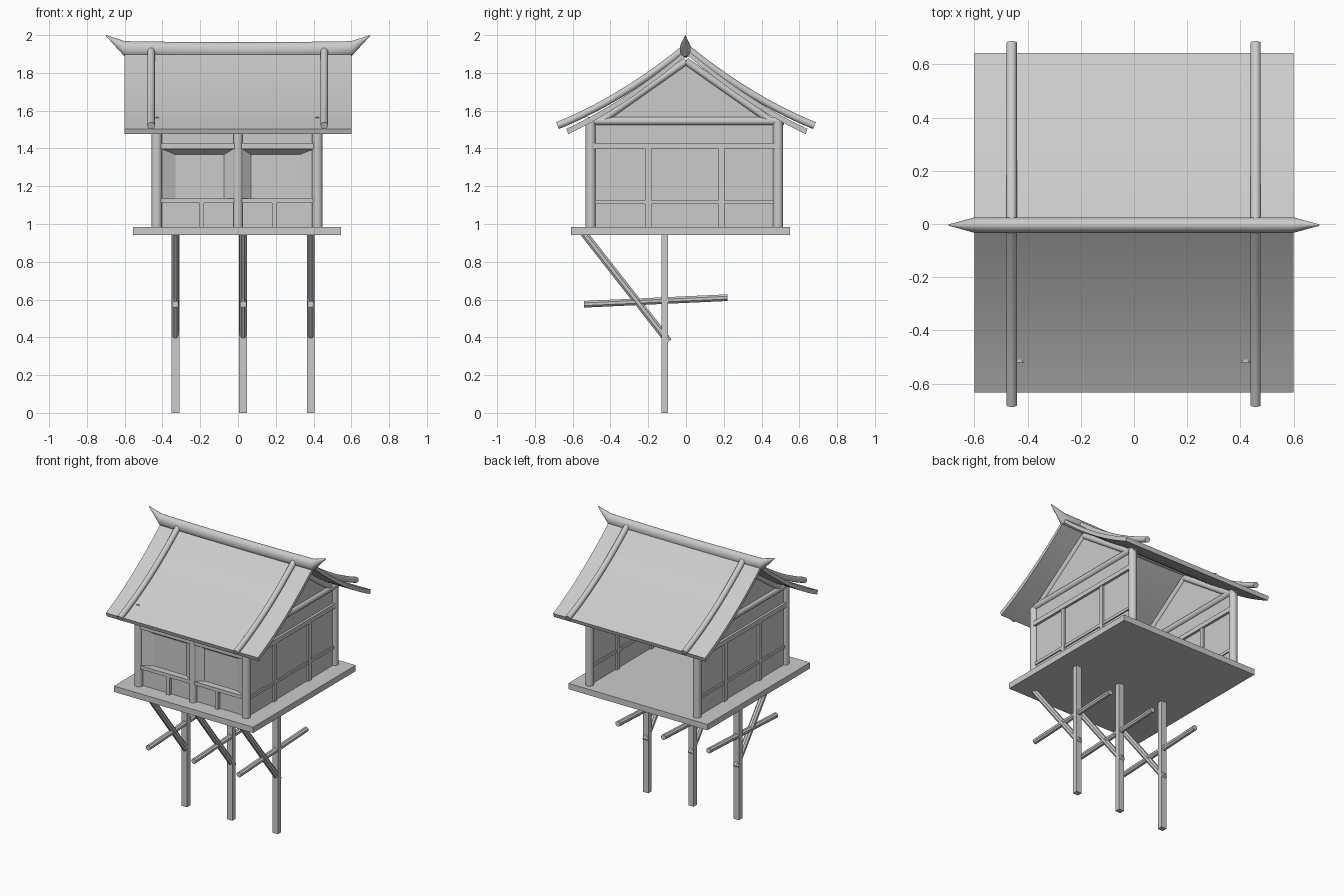
import bpy, bmesh, math
from mathutils import Vector

cube = bpy.data.objects.get("Cube")
if cube:
    bpy.data.objects.remove(cube, do_unlink=True)

wood = bpy.data.materials.new("plain grey")
wood.use_nodes = True
GREY = (0.6, 0.6, 0.6, 1)
wood.diffuse_color = GREY
wood.node_tree.nodes["Principled BSDF"].inputs["Base Color"].default_value = GREY


def finish(name, bm, smooth=False):
    bmesh.ops.recalc_face_normals(bm, faces=bm.faces)
    mesh = bpy.data.meshes.new(name)
    bm.to_mesh(mesh)
    bm.free()
    mesh.materials.append(wood)
    ob = bpy.data.objects.new(name, mesh)
    bpy.context.collection.objects.link(ob)
    if smooth:
        bpy.ops.object.select_all(action='DESELECT')
        ob.select_set(True)
        bpy.context.view_layer.objects.active = ob
        bpy.ops.object.shade_smooth_by_angle(angle=math.radians(40))
    return ob


def box(name, x, y, z):
    """Box from (low, high) ranges."""
    bm = bmesh.new()
    bmesh.ops.create_cube(bm, size=1)
    for v in bm.verts:
        v.co = [r[0] + (c + 0.5) * (r[1] - r[0]) for c, r in zip(v.co, (x, y, z))]
    return finish(name, bm)


def loft(name, rings, smooth=True):
    """Skin a list of equal rings and cap both ends."""
    bm = bmesh.new()
    rows = [[bm.verts.new(p) for p in ring] for ring in rings]
    n = len(rows[0])
    for a, b in zip(rows, rows[1:]):
        for i in range(n):
            j = (i + 1) % n
            bm.faces.new((a[i], a[j], b[j], b[i]))
    bm.faces.new(rows[0])
    bm.faces.new(rows[-1])
    return finish(name, bm, smooth)


def ring(centre, u, v, sides):
    turn = [math.tau * (i + 0.5) / sides for i in range(sides)]
    return [centre + u * math.cos(t) + v * math.sin(t) for t in turn]


def pole(name, path, r, sides=12):
    """Round or many-sided pole along a path."""
    path = [Vector(p) for p in path]
    rings = []
    for i, p in enumerate(path):
        d = (path[min(i + 1, len(path) - 1)] - path[max(i - 1, 0)]).normalized()
        side = Vector((1, 0, 0)) if abs(d.x) < 0.9 else Vector((0, 1, 0))
        rings.append(ring(p, side * r, d.cross(side) * r, sides))
    return loft(name, rings)


# Platform
FLOOR = 0.984
box("platform", (-0.555, 0.545), (-0.608, 0.55), (0.942, FLOOR))

# Stilts with diagonal braces and cross bars
for x in (-0.332, 0.027, 0.385):
    box("stilt", (x - 0.021, x + 0.021), (-0.131, -0.094), (0, 0.95))
    pole("brace", [(x, -0.54, 0.95), (x, -0.092, 0.378)], 0.021, 8)
    pole("cross_bar", [(x, -0.54, 0.575), (x, 0.22, 0.61)], 0.019, 8)

# Wall posts
FRONT, BACK, SIDE = -0.505, 0.487, 0.425
for x in (-SIDE - 0.005, SIDE - 0.005):
    for y in (FRONT, BACK):
        pole("corner_post", [(x, y, 0.975), (x, y, 1.54)], 0.028)
pole("front_post", [(0, FRONT, 0.975), (0, FRONT, 1.54)], 0.026)

# Side walls and gables
for s in (-1, 1):
    x = s * SIDE - 0.005
    box("side_wall", (x - 0.005, x + 0.005), (FRONT, BACK), (FLOOR, 1.54))
    box("side_top_rail", (x - 0.022, x + 0.022), (FRONT, BACK), (1.397, 1.43))
    box("side_low_rail", (x - 0.014, x + 0.014), (FRONT, BACK), (1.105, 1.125))
    for y in (-0.2, 0.188):
        box("side_stud", (x - 0.017, x + 0.017), (y - 0.017, y + 0.017), (FLOOR, 1.4))
    pole("gable_beam", [(x, -0.52, 1.545), (x, 0.52, 1.545)], 0.022)
    loft("gable_wall", [[(x + d, -0.44, 1.545), (x + d, 0.44, 1.545), (x + d, 0, 1.87)]
                        for d in (-0.005, 0.005)], False)
    for t in (-1, 1):
        pole("gable_rafter", [(x, t * 0.45, 1.545), (x, 0, 1.862)], 0.02)

# Front wall
box("front_low_panel", (-SIDE, SIDE), (-0.495, -0.485), (FLOOR, 1.13))
box("front_high_panel", (-SIDE, SIDE), (-0.495, -0.485), (1.4, 1.54))
box("front_top_rail", (-SIDE, SIDE), (-0.522, -0.485), (1.397, 1.43))
box("front_low_rail", (-SIDE, SIDE), (-0.52, -0.485), (1.11, 1.135))


def rect(x, z, y):
    return [(x[0], y, z[0]), (x[1], y, z[0]), (x[1], y, z[1]), (x[0], y, z[1])]


# Windows set back in sloped surrounds
for x0, x1, px0, px1, stud in ((-0.41, -0.02, -0.33, -0.075, -0.192),
                               (0.02, 0.41, 0.068, 0.325, 0.193)):
    bm = bmesh.new()
    outer = [bm.verts.new(p) for p in rect((x0, x1), (1.125, 1.4), -0.515)]
    inner = [bm.verts.new(p) for p in rect((px0, px1), (1.135, 1.367), -0.475)]
    for i in range(4):
        j = (i + 1) % 4
        bm.faces.new((outer[i], outer[j], inner[j], inner[i]))
    bm.faces.new(inner)
    finish("window", bm)
    box("front_stud", (stud - 0.013, stud + 0.013), (-0.518, -0.485), (FLOOR, 1.115))


# Curved roof
def roof_z(y):
    y = abs(y)
    return 1.91 - 0.85 * y + 0.3 * y * y


STEPS = 16
ys = [0.638 * i / STEPS for i in range(-STEPS, STEPS + 1)]
profile = [(y, roof_z(y) + 0.014) for y in ys]
profile += [(y * 0.985, roof_z(y) - 0.014) for y in reversed(ys)]
loft("roof", [[(x, y + 0.005, z) for y, z in profile] for x in (-0.6, 0.6)])

# Roof poles, flattening out past the eaves
for x in (-0.46, 0.457):
    for s in (-1, 1):
        path = [(x, s * (0.01 + 0.067 * i), roof_z(0.01 + 0.067 * i) + 0.025 + 0.0025 * i)
                for i in range(11)]
        pole("roof_pole", path, 0.02)

# Ridge, sagging in the middle with upturned pointed ends
rings = []
for i in range(-7, 8):
    if abs(i) == 7:
        x, z, w, h = math.copysign(0.698, i), 1.997, 0.002, 0.003
    else:
        x = i * 0.1
        z, w, h = 1.922 + 0.015 * x * x, 0.03, 0.042
    rings.append(ring(Vector((x, -0.004, z)), Vector((0, w, 0)), Vector((0, 0, h)), 12))
loft("ridge", rings)
